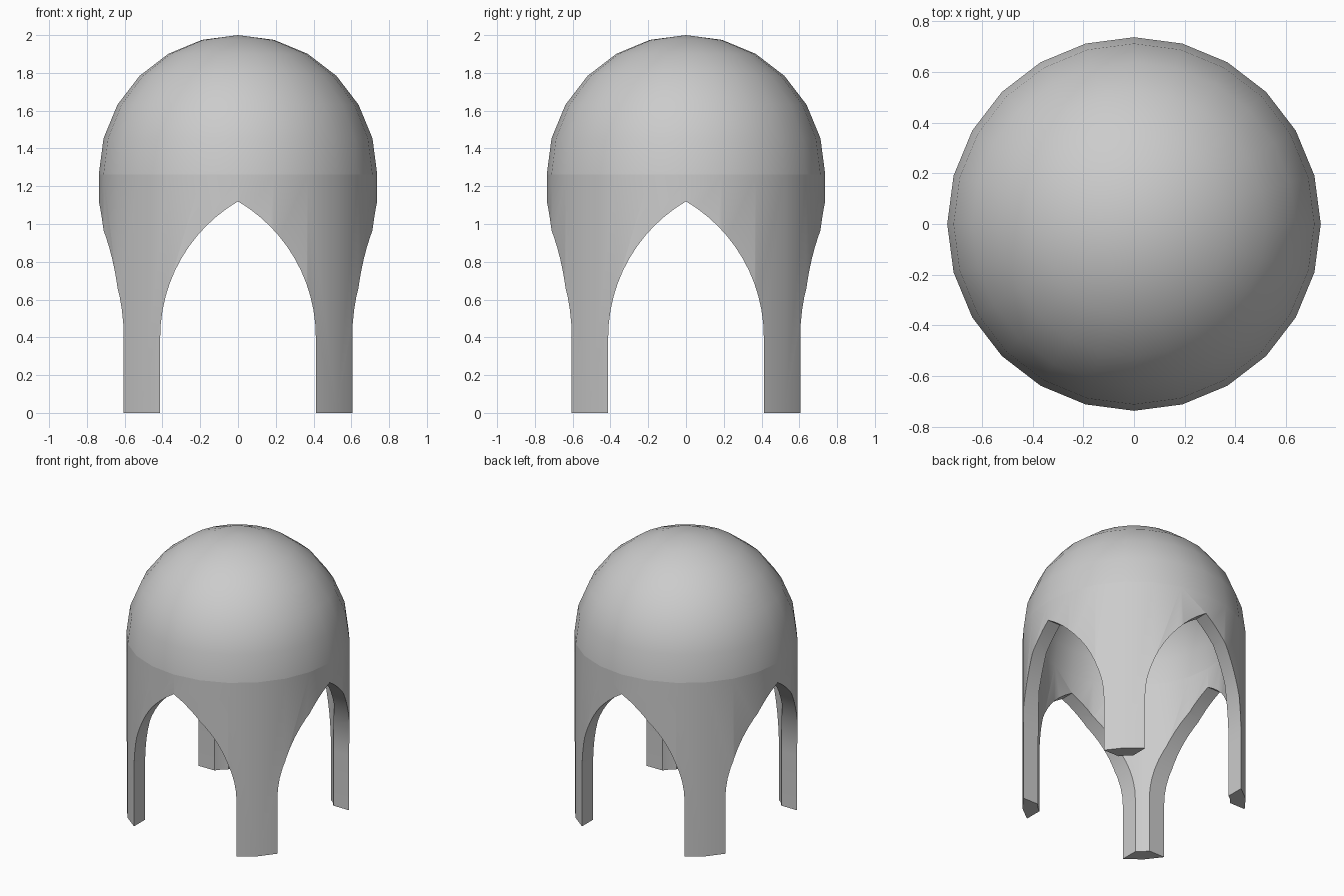
import bpy, bmesh, math

if "Cube" in bpy.data.objects:
    bpy.data.objects.remove(bpy.data.objects["Cube"])

R_OUT, R_IN, Z_SPRING, SIDES = 0.737, 0.635, 1.263, 24


def new_object(name, bm):
    bmesh.ops.recalc_face_normals(bm, faces=bm.faces[:])
    me = bpy.data.meshes.new(name)
    bm.to_mesh(me)
    bm.free()
    ob = bpy.data.objects.new(name, me)
    bpy.context.collection.objects.link(ob)
    return ob


def quarter(r):
    # wall foot, then quarter circle up to the pole
    arc = [(r * math.cos(math.radians(15 * i)), Z_SPRING + r * math.sin(math.radians(15 * i)))
           for i in range(6)]
    return [(r, 0.0)] + arc + [(0.0, Z_SPRING + r)]


# Hollow domed shell, spun from a closed profile
bm = bmesh.new()
prof = quarter(R_OUT)[::-1] + quarter(R_IN)
verts = [bm.verts.new((x, 0, z)) for x, z in prof]
edges = [bm.edges.new(p) for p in zip(verts, verts[1:])]
bmesh.ops.spin(bm, geom=verts + edges, cent=(0, 0, 0), axis=(0, 0, 1),
               angle=2 * math.pi, steps=SIDES, use_duplicate=False)
bmesh.ops.remove_doubles(bm, verts=bm.verts[:], dist=1e-4)
bmesh.ops.dissolve_degenerate(bm, dist=1e-5, edges=bm.edges[:])
dome = new_object("arched_dome", bm)


# Pointed-arch cutter prism
def arch_cutter(name, turn):
    half, spring, apex, n = 0.412, 0.40, 1.12, 12
    h = apex - spring
    c = (h * h - half * half) / (2 * half)
    end = math.atan2(h, c)
    right = [(half, -0.2)] + [((half + c) * math.cos(end * i / n) - c,
                               spring + (half + c) * math.sin(end * i / n)) for i in range(n)]
    pts = right + [(0, apex)] + [(-x, z) for x, z in reversed(right)]
    bm = bmesh.new()
    face = bm.faces.new([bm.verts.new((x, -1.2, z)) for x, z in pts])
    out = bmesh.ops.extrude_face_region(bm, geom=[face], use_keep_orig=True)
    moved = [g for g in out["geom"] if isinstance(g, bmesh.types.BMVert)]
    bmesh.ops.translate(bm, verts=moved, vec=(0, 2.4, 0))
    if turn:
        for v in bm.verts:
            v.co = (-v.co.y, v.co.x, v.co.z)
    ob = new_object(name, bm)
    ob.hide_render = True
    return ob


# Cut the openings through front/back and left/right, leaving four legs
bpy.context.view_layer.objects.active = dome
dome.select_set(True)
for name, turn in (("front_arch_cutter", False), ("side_arch_cutter", True)):
    cutter = arch_cutter(name, turn)
    mod = dome.modifiers.new(name, 'BOOLEAN')
    mod.operation = 'DIFFERENCE'
    mod.solver = 'EXACT'
    mod.object = cutter
    bpy.ops.object.modifier_apply(modifier=name)
    bpy.data.objects.remove(cutter)

# Smooth shading with a crisp line where dome meets wall
bpy.ops.object.shade_smooth_by_angle(angle=math.radians(30))
me = dome.data
for e in me.edges:
    if all(abs(me.vertices[i].co.z - Z_SPRING) < 1e-3 for i in e.vertices):
        e.use_edge_sharp = True
